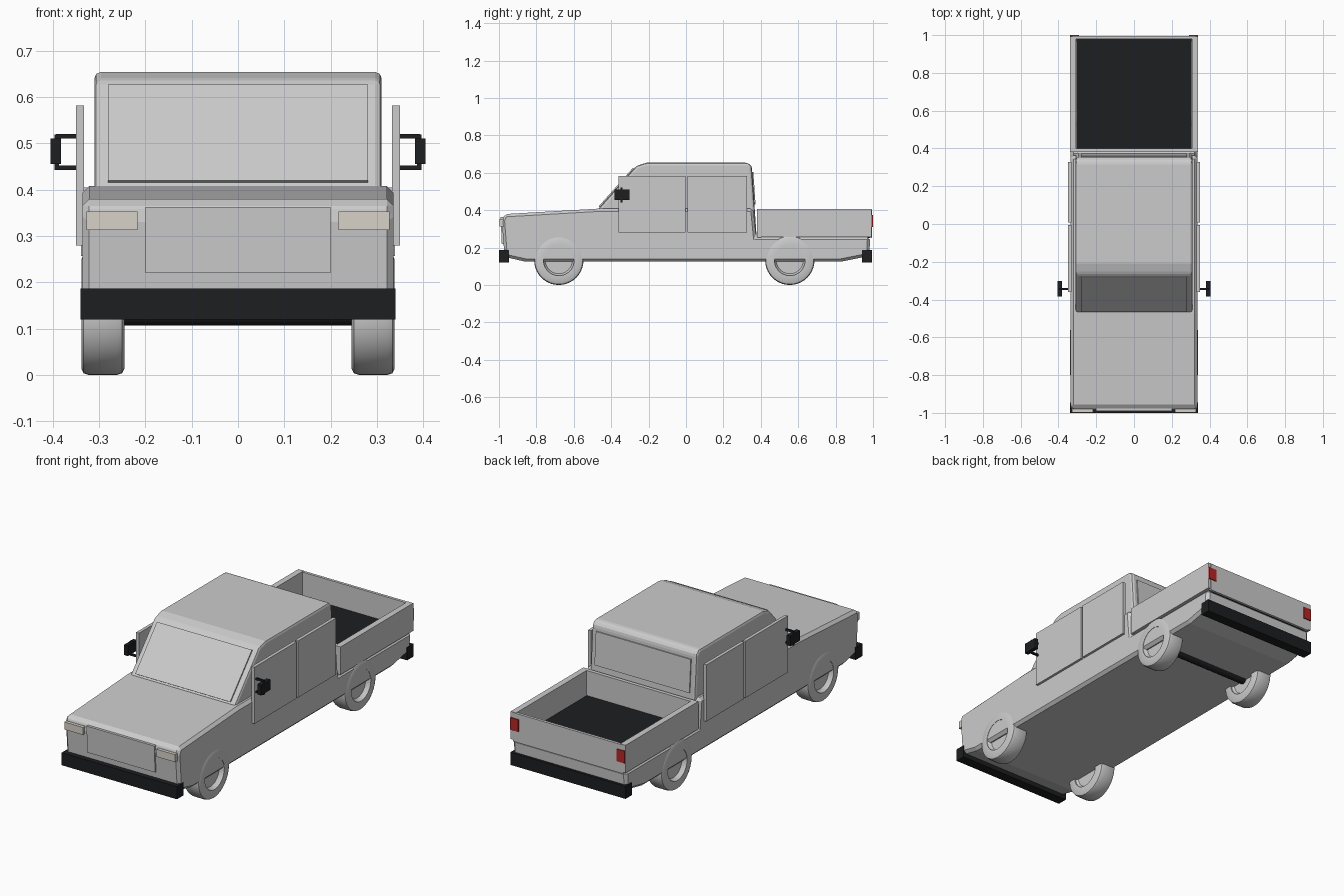
import bpy, bmesh, math
from mathutils import Matrix

if "Cube" in bpy.data.objects:
    bpy.data.objects.remove(bpy.data.objects["Cube"])


def material(name, rgb):
    m = bpy.data.materials.new(name)
    m.diffuse_color = (*rgb, 1)
    m.use_nodes = True
    m.node_tree.nodes["Principled BSDF"].inputs["Base Color"].default_value = m.diffuse_color
    return m


BLACK = material("black_trim", (0.012, 0.013, 0.015))
RED = material("red_lens", (0.45, 0.02, 0.02))
CREAM = material("cream_lens", (0.68, 0.65, 0.58))


def finish(name, bm, mat=None, bevel=0, segments=1):
    bmesh.ops.recalc_face_normals(bm, faces=bm.faces)
    me = bpy.data.meshes.new(name)
    bm.to_mesh(me)
    bm.free()
    ob = bpy.data.objects.new(name, me)
    bpy.context.collection.objects.link(ob)
    if mat:
        me.materials.append(mat)
    if bevel:
        b = ob.modifiers.new("bevel", 'BEVEL')
        b.width, b.segments = bevel, segments
        b.limit_method, b.angle_limit = 'ANGLE', math.radians(25)
    return ob


def box(name, x, y, z, mat=None, bevel=0):
    bm = bmesh.new()
    size = [b - a for a, b in (x, y, z)]
    mid = [(a + b) / 2 for a, b in (x, y, z)]
    bmesh.ops.create_cube(bm, size=1, matrix=Matrix.Translation(mid) @ Matrix.Diagonal((*size, 1)))
    return finish(name, bm, mat, bevel)


def prism(name, profile, half_width, mat=None, bevel=0, segments=1):
    """Side profile of (y, z) points extruded across x."""
    bm = bmesh.new()
    face = bm.faces.new([bm.verts.new((-half_width, y, z)) for y, z in profile])
    ext = bmesh.ops.extrude_face_region(bm, geom=[face])
    moved = [v for v in ext["geom"] if isinstance(v, bmesh.types.BMVert)]
    bmesh.ops.translate(bm, verts=moved, vec=(2 * half_width, 0, 0))
    return finish(name, bm, mat, bevel, segments)


def lathe(name, profile, y, z, steps=40, mat=None):
    """Closed (x, radius) profile spun about an axis parallel to x."""
    bm = bmesh.new()
    rings = []
    for i in range(steps):
        a = 2 * math.pi * i / steps
        rings.append([bm.verts.new((x, y + r * math.cos(a), z + r * math.sin(a))) for x, r in profile])
    n = len(profile)
    for i in range(steps):
        p, q = rings[i], rings[(i + 1) % steps]
        for j in range(n):
            k = (j + 1) % n
            bm.faces.new((p[j], p[k], q[k], q[j]))
    bmesh.ops.remove_doubles(bm, verts=bm.verts, dist=1e-5)
    ob = finish(name, bm, mat)
    ob.data.shade_smooth()
    ob.data.set_sharp_from_angle(angle=math.radians(30))
    return ob


# Lower body with hood, belt line and low rear deck
prism("lower_body", [(-0.97, 0.15), (-0.86, 0.125), (0.83, 0.125), (0.98, 0.155),
                     (0.985, 0.257), (0.375, 0.257), (0.36, 0.408), (-0.47, 0.408),
                     (-0.97, 0.379), (-0.985, 0.345)], 0.336, bevel=0.015)

# Cab
prism("cab", [(-0.475, 0.40), (-0.265, 0.637), (-0.21, 0.654), (0.33, 0.654),
              (0.352, 0.635), (0.378, 0.25), (-0.30, 0.25)], 0.31, bevel=0.014, segments=2)

# Window panels and grille
prism("windshield", [(-0.467, 0.42), (-0.283, 0.627), (-0.27, 0.615), (-0.452, 0.41)], 0.28)
prism("rear_window", [(0.35, 0.43), (0.372, 0.43), (0.36, 0.605), (0.34, 0.605)], 0.28)
prism("grille", [(-0.985, 0.22), (-0.991, 0.363), (-0.97, 0.363), (-0.96, 0.22)], 0.20)

# Cargo bed
box("bed_floor", (-0.305, 0.305), (0.40, 0.985), (0.25, 0.272), BLACK)
box("bed_front_wall", (-0.336, 0.336), (0.38, 0.40), (0.255, 0.405))
box("tailgate", (-0.325, 0.325), (0.98, 0.995), (0.25, 0.403))

# Bumpers
box("front_bumper", (-0.34, 0.34), (-1.0, -0.945), (0.12, 0.187), BLACK)
box("rear_bumper", (-0.34, 0.34), (0.94, 0.995), (0.12, 0.187), BLACK)

# Rear axle
lathe("rear_axle", [(-0.26, 0), (-0.26, 0.023), (0.26, 0.023), (0.26, 0)], 0.555, 0.13, 16, BLACK)


def span(s, a, b):
    return (a, b) if s > 0 else (-b, -a)


for s, side in ((1, "right"), (-1, "left")):
    # Bed sides and lamps
    box(f"{side}_bed_side", span(s, 0.307, 0.339), (0.38, 0.993), (0.257, 0.405))
    box(f"{side}_headlight", span(s, 0.217, 0.327), (-0.997, -0.96), (0.313, 0.353), CREAM)
    box(f"{side}_taillight", span(s, 0.29, 0.338), (0.982, 1.0), (0.31, 0.375), RED)

    # Door panels
    box(f"{side}_front_door", span(s, 0.332, 0.349), (-0.36, -0.004), (0.28, 0.582))
    box(f"{side}_rear_door", span(s, 0.332, 0.349), (0.008, 0.327), (0.28, 0.582))

    # Mirror and its two arms
    box(f"{side}_mirror", span(s, 0.382, 0.404), (-0.383, -0.303), (0.455, 0.51), BLACK)
    for z, level in ((0.447, "lower"), (0.515, "upper")):
        box(f"{side}_{level}_mirror_arm", span(s, 0.345, 0.393), (-0.349, -0.339),
            (z - 0.005, z + 0.005), BLACK)
    box(f"{side}_mirror_post", span(s, 0.386, 0.396), (-0.349, -0.339), (0.443, 0.519), BLACK)

    # Wheels: tyre ring with a recessed hub
    for y, end in ((-0.68, "front"), (0.555, "rear")):
        tyre = [(0.245, 0.082), (0.245, 0.118), (0.25, 0.128), (0.262, 0.132), (0.321, 0.132),
                (0.333, 0.128), (0.338, 0.118), (0.338, 0.082)]
        hub = [(0.262, 0), (0.262, 0.072), (0.25, 0.084), (0.333, 0.084), (0.315, 0.072), (0.315, 0)]
        lathe(f"{side}_{end}_tyre", [(s * x, r) for x, r in tyre], y, 0.132)
        lathe(f"{side}_{end}_hub", [(s * x, r) for x, r in hub], y, 0.132)
